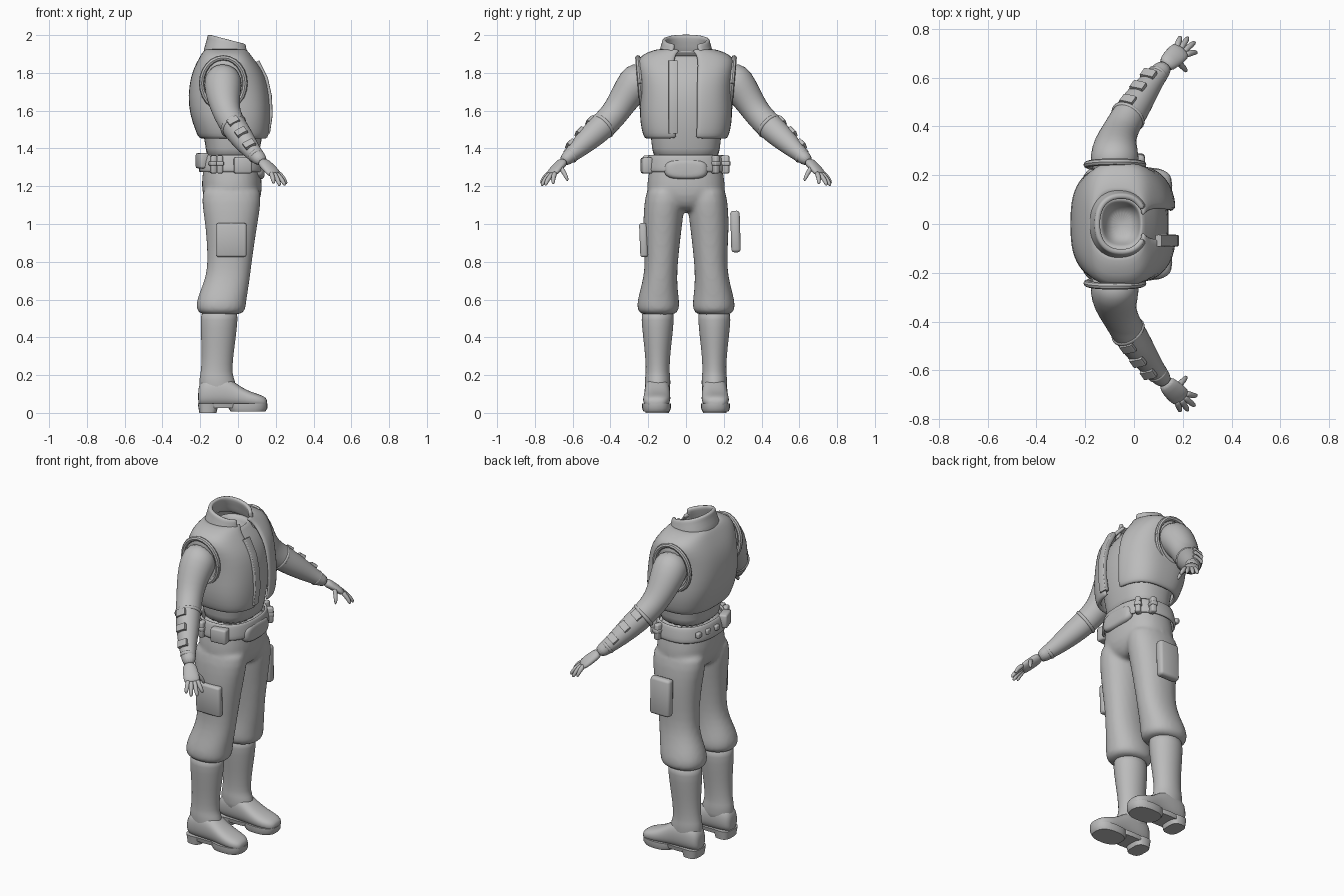
import bpy, bmesh, math
from mathutils import Vector as V

grey = bpy.data.materials.new("plain grey")
grey.diffuse_color = (0.5, 0.5, 0.5, 1)


def finish(bm, name, subsurf=0, solid=0, bevel=0):
    bmesh.ops.recalc_face_normals(bm, faces=bm.faces)
    me = bpy.data.meshes.new(name)
    bm.to_mesh(me)
    bm.free()
    ob = bpy.data.objects.new(name, me)
    bpy.context.collection.objects.link(ob)
    me.materials.append(grey)
    for p in me.polygons:
        p.use_smooth = True
    if solid:
        m = ob.modifiers.new("thickness", 'SOLIDIFY')
        m.thickness, m.offset = solid, 0
    if bevel:
        m = ob.modifiers.new("bevel", 'BEVEL')
        m.width, m.segments = bevel, 2
    if subsurf:
        m = ob.modifiers.new("smooth", 'SUBSURF')
        m.levels = m.render_levels = subsurf
    elif not bevel:
        me.set_sharp_from_angle(angle=math.radians(40))
    return ob


def loft(name, rings, n=20, e=2.0, gap=None, caps=True, subsurf=1, solid=0):
    """Skin superellipse rings (centre, u, v); gap leaves each ring open around +u."""
    bm = bmesh.new()
    rows = []
    for c, u, v in rings:
        row = []
        for i in range(n):
            a = 2 * math.pi * i / n
            if gap:
                a = gap + (2 * math.pi - 2 * gap) * i / (n - 1)
            k, s = math.cos(a), math.sin(a)
            row.append(bm.verts.new(V(c) + V(u) * math.copysign(abs(k) ** (2 / e), k)
                                    + V(v) * math.copysign(abs(s) ** (2 / e), s)))
        rows.append(row)
    for p, q in zip(rows, rows[1:]):
        for i in range(n - 1 if gap else n):
            j = (i + 1) % n
            bm.faces.new((p[i], p[j], q[j], q[i]))
    if caps and not gap:
        bm.faces.new(rows[0])
        bm.faces.new(rows[-1])
    return finish(bm, name, subsurf, solid)


def stack(name, secs, y=0, **kw):
    """Horizontal sections (z, x_min, x_max, half_width[, centre_y])."""
    return loft(name, [(((s[1] + s[2]) / 2, s[4] if len(s) > 4 else y, s[0]),
                        ((s[2] - s[1]) / 2, 0, 0), (0, s[3], 0)) for s in secs], **kw)


def tube(name, pts, radii, ref=(1, 0, 0), **kw):
    """Skin a path with a (side, depth) radius at each point."""
    pts, rings = [V(p) for p in pts], []
    for i, p in enumerate(pts):
        t = (pts[min(i + 1, len(pts) - 1)] - pts[max(i - 1, 0)]).normalized()
        u = t.cross(V(ref)).normalized()
        r = radii[i] if isinstance(radii[i], tuple) else (radii[i],) * 2
        rings.append((p, u * r[0], u.cross(t) * r[1]))
    return loft(name, rings, **kw)


def box(name, c, size, bevel=0.01, turn=0, tilt=0):
    bm = bmesh.new()
    bmesh.ops.create_cube(bm, size=1)
    bmesh.ops.scale(bm, vec=size, verts=bm.verts)
    ob = finish(bm, name, bevel=bevel)
    ob.location, ob.rotation_euler = c, (tilt, 0, turn)
    return ob


# shirt with a hollow neck
stack("shirt", [(1.33, -.17, .11, .175), (1.40, -.17, .115, .18), (1.48, -.185, .135, .19),
                (1.60, -.22, .145, .205), (1.70, -.23, .14, .205), (1.80, -.21, .11, .20),
                (1.86, -.18, .06, .18), (1.895, -.15, .035, .11), (1.89, -.13, .025, .09),
                (1.85, -.12, .02, .08), (1.81, -.09, -.01, .05)], e=2.5, n=24)

# vest, open down the chest
stack("vest", [(1.455, -.185, .145, .205), (1.47, -.205, .155, .215), (1.50, -.215, .16, .225),
               (1.58, -.245, .165, .237), (1.68, -.255, .16, .23), (1.78, -.24, .14, .235),
               (1.84, -.215, .10, .25), (1.885, -.19, .065, .24), (1.91, -.175, .045, .17),
               (1.92, -.16, .035, .125)], e=2.8, n=32, gap=.14, solid=.022)
tube("vest_strap", [(.155, -.068, 1.48), (.17, -.068, 1.58), (.165, -.068, 1.68),
                    (.145, -.068, 1.77), (.10, -.068, 1.86)], [(.024, .014)] * 5, e=8, n=16,
     subsurf=0)

# collar slopes down to the front
rings = []
for z, rx, ry in ((1.875, .125, .14), (1.92, .112, .13), (1.97, .098, .115), (1.985, .10, .115)):
    rings.append(((-.052, 0, z - .008), (rx, 0, -.26 * rx), (0, ry, 0)))
loft("collar", rings, n=24, e=2.3, gap=.5, solid=.024)

# trousers: pelvis and two legs fused
parts = [stack("trousers", [(1.36, -.17, .11, .18), (1.30, -.185, .12, .195),
                            (1.22, -.195, .128, .208), (1.15, -.19, .128, .212),
                            (1.09, -.16, .10, .13), (1.065, -.11, .06, .07)], e=2.4)]
leg = [(1.22, -.19, .12, .095, .108), (1.12, -.195, .125, .108, .114), (1.02, -.178, .108, .106, .122),
       (.92, -.168, .092, .098, .127), (.80, -.162, .075, .088, .130), (.72, -.172, .065, .09, .136),
       (.65, -.20, .055, .100, .143), (.59, -.222, .045, .113, .147), (.545, -.222, .042, .113, .147),
       (.515, -.20, .02, .092, .147)]
for s in (-1, 1):
    parts.append(stack("leg", [(*r[:4], s * r[4]) for r in leg], e=2.2))
bpy.ops.object.select_all(action='DESELECT')
for p in parts:
    p.select_set(True)
bpy.context.view_layer.objects.active = parts[0]
bpy.ops.object.join()
m = parts[0].modifiers.new("fuse", 'REMESH')
m.mode, m.voxel_size, m.use_smooth_shade = 'VOXEL', .012, True
m = parts[0].modifiers.new("relax", 'SMOOTH')
m.iterations, m.factor = 5, .5

# thigh pad and thigh pouch
box("thigh_pad", (-.035, -.225, .915), (.16, .04, .18), .012, tilt=.04)
box("thigh_pouch", (-.02, .262, .96), (.13, .05, .22), .015, tilt=.03)

# belt with a drooping buckle plate
stack("belt", [(1.275, -.198, .13, .205), (1.285, -.203, .135, .21), (1.32, -.198, .132, .205),
               (1.355, -.19, .127, .198), (1.365, -.183, .122, .192)], e=2.4, n=28, solid=.014, caps=False)
loft("buckle", [((x, 0, 1.29), (0, w, 0), (0, 0, h))
                for x, w, h in ((.085, .12, .052), (.12, .12, .055), (.138, .10, .048), (.142, .07, .03))], e=3)
box("side_pouch", (.025, -.208, 1.31), (.095, .055, .085), turn=.12)
box("back_pouch", (-.19, -.10, 1.335), (.05, .09, .08), turn=.3)
for i, (x, y, a) in enumerate(((-.095, -.205, 0), (-.13, -.195, .3), (.10, .155, -.9), (.04, .207, -.2))):
    box(f"belt_clip_{i}", (x, y, 1.315), (.032, .045, .095), .009, turn=a)
    box(f"clip_band_{i}", (x, y, 1.32), (.04, .053, .022), .005, turn=a)
for i, y in enumerate((0, .07, .14)):
    box(f"belt_stud_{i}", (-.203 + .15 * y, y, 1.325), (.025, .035, .03), .006)

for s, side in ((-1, "right"), (1, "left")):
    # arm and armhole
    arm = [(-.07, .20, 1.80), (-.08, .25, 1.765), (-.08, .30, 1.705), (-.072, .345, 1.635), (-.055, .385, 1.575),
           (-.025, .44, 1.52), (.015, .50, 1.465), (.055, .56, 1.41), (.095, .612, 1.362), (.135, .655, 1.325)]
    arm = [V((x, s * y, z)) for x, y, z in arm]
    tube(f"{side}_arm", arm, [.07, (.105, .105), (.09, .098), (.078, .083), (.073, .073),
                              (.074, .07), (.068, .065), (.055, .054), (.041, .042), (.03, .036)], n=16)
    rim = []
    for i in range(25):
        a = 2 * math.pi * i / 24
        rim.append((-.078 + .115 * math.cos(a), s * (.243 + .012 * math.sin(a)), 1.745 + .135 * math.sin(a)))
    tube(f"{side}_armhole_rim", rim, [.014] * 25, ref=(0, 1, 0), n=8, subsurf=0)
    # bracer: cuff rings and plates on the outside of the forearm
    axis = (arm[8] - arm[5]).normalized()
    out = V((-.35, s * .45, .82))
    out = (out - axis * out.dot(axis)).normalized()
    for i, (p, r) in enumerate(((5, .077), (8, .045))):
        tube(f"{side}_cuff_{i}", [arm[p] - axis * .014, arm[p] - axis * .005, arm[p] + axis * .008,
                                  arm[p] + axis * .016], [r - .012, r, r, r - .012], n=16)
    for i, r in ((5, .072), (6, .067), (7, .053)):
        c = arm[i] + axis * .03 + out * (r - .006)
        tube(f"{side}_bracer_plate_{i}", [c - axis * .02, c + axis * .02],
             [(.03, .012)] * 2, ref=out, n=16, e=6, subsurf=0)
    # hand: palm, fingers, thumb
    tube(f"{side}_palm", [(.125, s * .645, 1.335), (.15, s * .672, 1.31), (.18, s * .70, 1.28), (.20, s * .718, 1.257)],
         [(.026, .034), (.024, .042), (.022, .046), (.016, .042)], ref=(.75, -s * .65, .1), n=14)
    fingers = (((.222, .697, 1.262), (.246, .705, 1.235), (.258, .702, 1.21)),
               ((.213, .715, 1.257), (.238, .738, 1.228), (.25, .745, 1.202)),
               ((.198, .729, 1.257), (.214, .754, 1.226), (.222, .765, 1.20)),
               ((.178, .733, 1.262), (.187, .758, 1.236), (.19, .768, 1.212)),
               ((.18, .665, 1.30), (.205, .64, 1.265), (.215, .625, 1.225)))
    for i, f in enumerate(fingers):
        f = [V((x, s * y, z)) for x, y, z in f]
        tube(f"{side}_finger_{i}", [f[0] * 1.4 - f[1] * .4, f[0], f[1], f[2]], [.013, .0135, .0125, .008],
             ref=(.7, -s * .7, .1), n=10)

    # boot: shaft, foot, sole and heel
    stack(f"{side}_boot_shaft", [(.55, -.195, 0, .085), (.50, -.20, .0, .088), (.40, -.197, -.01, .078),
                                 (.30, -.192, -.025, .066), (.21, -.198, -.03, .063), (.19, -.205, -.022, .068),
                                 (.15, -.205, -.01, .068), (.08, -.205, .0, .066)], y=s * .15)
    foot = ((-.212, .03, .05, .12), (-.20, .055, .035, .17), (-.14, .068, .03, .20), (-.06, .068, .03, .195),
            (-.01, .069, .03, .155), (.05, .073, .03, .118), (.10, .072, .03, .102), (.14, .055, .03, .088),
            (.155, .03, .035, .07))
    loft(f"{side}_boot_foot", [((x, s * (.152 + .05 * max(x, 0)), (a + b) / 2), (0, w, 0), (0, 0, (b - a) / 2))
                               for x, w, a, b in foot], e=2.5)
    stack(f"{side}_sole", [(.008, -.04, .145, .07), (.025, -.05, .157, .076), (.05, -.05, .157, .076)],
          y=s * .156, e=2.5, subsurf=0)
    stack(f"{side}_arch", [(.025, -.16, .0, .06), (.05, -.16, .0, .066)], y=s * .152, e=4, subsurf=0)
    stack(f"{side}_heel", [(0, -.205, -.115, .062), (.05, -.213, -.10, .068)], y=s * .152, e=3, subsurf=0)
